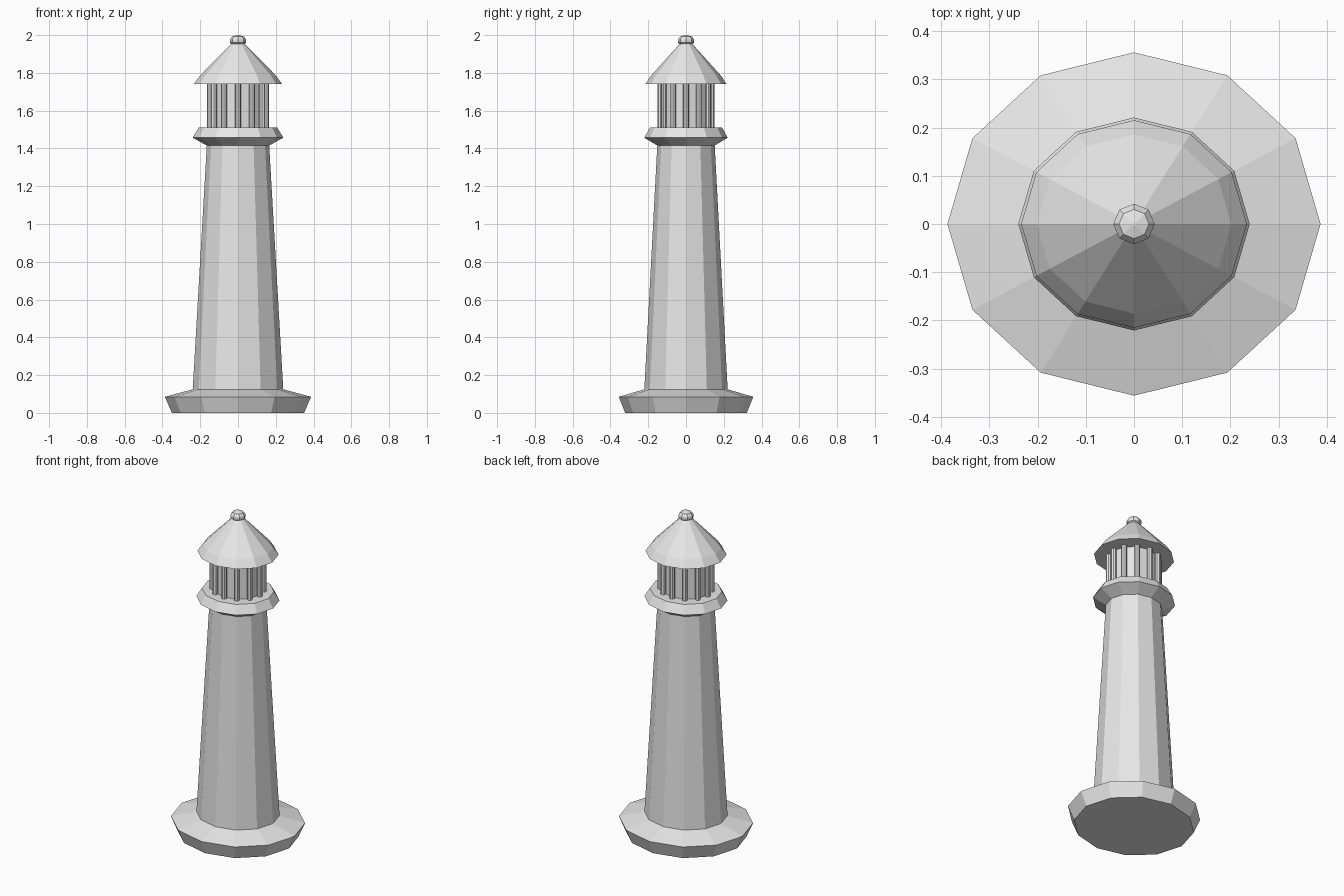
import bpy, bmesh, math

cube = bpy.data.objects.get("Cube")
if cube:
    bpy.data.objects.remove(cube, do_unlink=True)

SQUASH = 0.92  # the plan is slightly narrower front to back

stone = bpy.data.materials.new("light_grey_stone")
stone.use_nodes = True
COLOUR = (0.8, 0.8, 0.8, 1)
stone.diffuse_color = COLOUR
stone.node_tree.nodes["Principled BSDF"].inputs["Base Color"].default_value = COLOUR


def lathe(name, profile, sides=12, squash=SQUASH, centre=(0, 0)):
    """Closed faceted solid from (radius, height) pairs, bottom to top."""
    bm = bmesh.new()
    rings = []
    for radius, z in profile:
        ring = []
        for i in range(sides):
            a = math.tau * i / sides
            ring.append(bm.verts.new((centre[0] + radius * math.cos(a),
                                      centre[1] + radius * math.sin(a) * squash, z)))
        rings.append(ring)
    for low, high in zip(rings, rings[1:]):
        for i in range(sides):
            j = (i + 1) % sides
            bm.faces.new((low[i], low[j], high[j], high[i]))
    bm.faces.new(rings[0][::-1])
    bm.faces.new(rings[-1])
    bmesh.ops.recalc_face_normals(bm, faces=bm.faces)
    mesh = bpy.data.meshes.new(name)
    bm.to_mesh(mesh)
    bm.free()
    mesh.materials.append(stone)
    obj = bpy.data.objects.new(name, mesh)
    bpy.context.collection.objects.link(obj)
    return obj


# Foundation and tapered tower
lathe("foundation", [(0.35, 0), (0.387, 0.085), (0.24, 0.125)])
lathe("tower", [(0.24, 0.12), (0.165, 1.42)])

# Gallery ledge
lathe("gallery", [(0.164, 1.415), (0.24, 1.457), (0.208, 1.51)])

# Lantern room with a post at each corner
lathe("lantern_room", [(0.136, 1.505), (0.136, 1.745)])
for i in range(12):
    a = math.tau * i / 12
    lathe(f"lantern_post_{i + 1}", [(0.016, 1.505), (0.016, 1.745)], sides=8,
          centre=(0.148 * math.cos(a), 0.148 * math.sin(a) * SQUASH))

# Roof with a steeper lower rim
lathe("roof", [(0.234, 1.74), (0.202, 1.785), (0.025, 1.965)])

# Ball on the roof peak
lathe("finial", [(0.025, 1.945), (0.043, 1.96), (0.043, 1.977),
                 (0.031, 1.993), (0.004, 2.0)], sides=8, squash=0.98)
